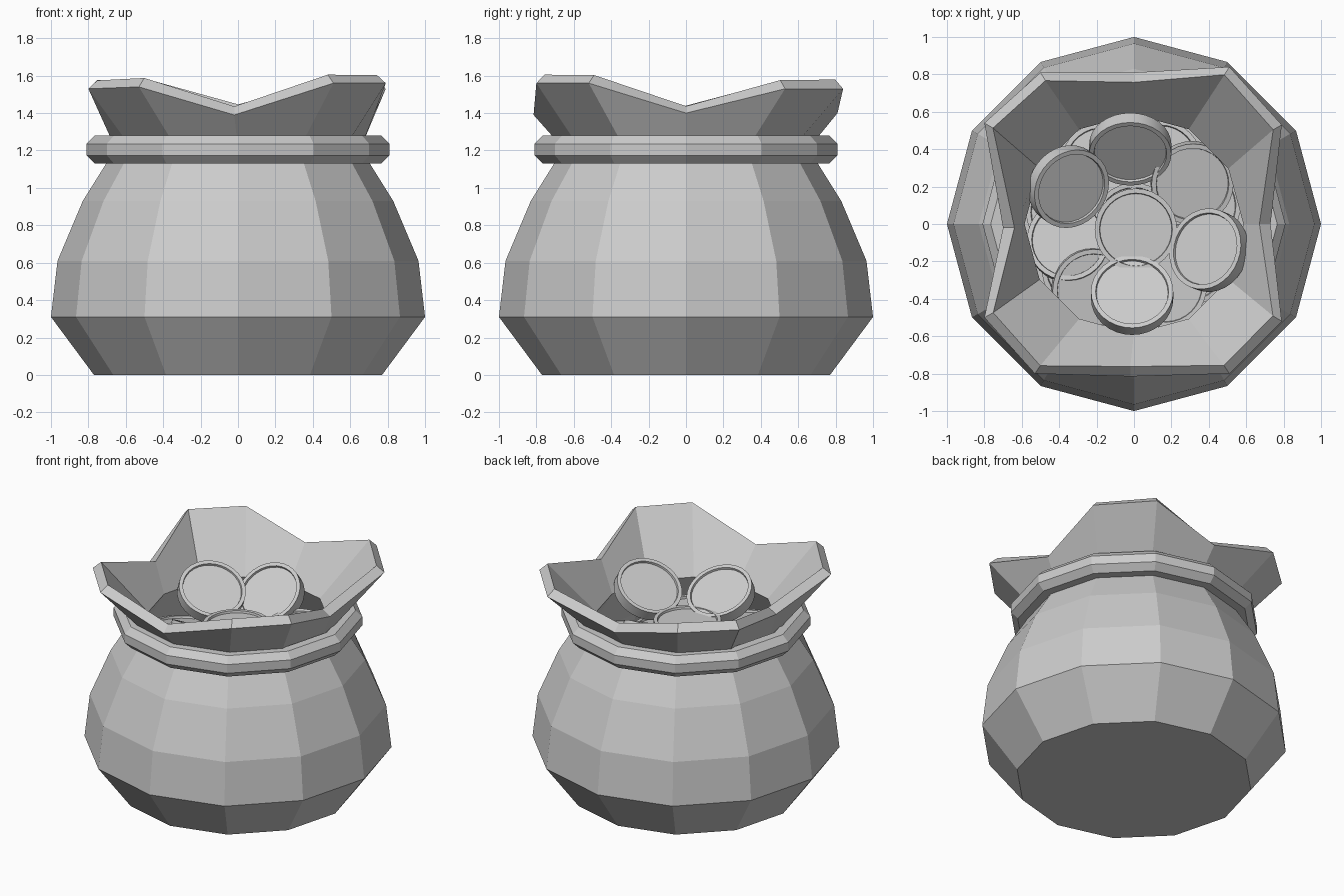
import bpy, bmesh, math
from mathutils import Vector

cube = bpy.data.objects.get("Cube")
if cube:
    bpy.data.objects.remove(cube, do_unlink=True)

SIDES = 12
COLOUR = (0.6, 0.6, 0.6, 1)

grey = bpy.data.materials.new("light_grey")
grey.use_nodes = True
grey.diffuse_color = COLOUR
grey.node_tree.nodes["Principled BSDF"].inputs["Base Color"].default_value = COLOUR


def make_object(name, bm):
    mesh = bpy.data.meshes.new(name)
    bm.to_mesh(mesh)
    bm.free()
    mesh.materials.append(grey)
    obj = bpy.data.objects.new(name, mesh)
    bpy.context.collection.objects.link(obj)
    return obj


def ring(bm, radius, z):
    step = math.tau / SIDES
    return [bm.verts.new((radius * math.cos(i * step), radius * math.sin(i * step), z))
            for i in range(SIDES)]


def bridge(bm, low, high):
    n = len(low)
    for i in range(n):
        j = (i + 1) % n
        bm.faces.new((low[i], low[j], high[j], high[i]))


# Pouch: faceted profile up to the neck, then four flared corners at the mouth
profile = [(0.77, 0), (1.0, 0.31), (0.965, 0.61), (0.83, 0.93), (0.655, 1.21)]
mouth = [(0.73, 0, 1.40), (0.79, 0.53, 1.53), (0.51, 0.84, 1.53),
         (0, 0.81, 1.40), (-0.5, 0.81, 1.53), (-0.8, 0.54, 1.53),
         (-0.7, -0.02, 1.40), (-0.8, -0.5, 1.53), (-0.53, -0.8, 1.54),
         (-0.02, -0.815, 1.39), (0.51, -0.8, 1.56), (0.79, -0.52, 1.56)]
bm = bmesh.new()
rings = [ring(bm, r, z) for r, z in profile]
rings.append([bm.verts.new(p) for p in mouth])
for low, high in zip(rings, rings[1:]):
    bridge(bm, low, high)
bm.faces.new(rings[0][::-1])
pouch = make_object("pouch", bm)

# Cloth thickness grows inwards from the outer faces
cloth = pouch.modifiers.new("cloth_thickness", "SOLIDIFY")
cloth.thickness = 0.07
cloth.offset = -1

# Cord tied round the neck
bm = bmesh.new()
cord = []
for k in range(8):
    a = math.tau * (k + 0.5) / 8
    cord.append(ring(bm, 0.735 + 0.081 * math.cos(a), 1.205 + 0.081 * math.sin(a)))
for k in range(8):
    bridge(bm, cord[k], cord[(k + 1) % 8])
make_object("neck_cord", bm)


# Coins: discs with a raised rim on both faces
def coin(name, centre, lean=(0, 0), tilt=0):
    bm = bmesh.new()
    bmesh.ops.create_cone(bm, cap_ends=True, segments=32,
                          radius1=0.22, radius2=0.22, depth=0.08)
    caps = [f for f in bm.faces if len(f.verts) > 4]
    for cap in caps:
        bmesh.ops.inset_region(bm, faces=[cap], thickness=0.025)
        bmesh.ops.inset_region(bm, faces=[cap], thickness=0.003, depth=-0.015)
    obj = make_object(name, bm)
    for f in obj.data.polygons:
        f.use_smooth = len(f.vertices) == 4 and abs(f.normal.z) < 0.1
    obj.data.set_sharp_from_angle(angle=math.radians(30))
    direction = Vector((lean[0], lean[1], 0))
    if direction.length > 0:
        t = math.radians(tilt)
        normal = direction.normalized() * math.sin(t) + Vector((0, 0, math.cos(t)))
        obj.rotation_euler = normal.to_track_quat("Z", "Y").to_euler()
    obj.location = centre


coin("back_coin", (-0.02, 0.40, 1.20), (0, -1), 40)
coin("back_right_coin", (-0.35, 0.20, 1.21), (0.8, -0.6), 32)
coin("front_coin", (-0.01, -0.38, 1.22), (0, 1), 28)
coin("left_coin", (0.40, -0.14, 1.24), (-0.9, 0.35), 32)
coin("centre_coin", (0.01, -0.03, 1.13))
coin("back_left_coin", (0.31, 0.22, 1.08), (0.4, -1), 12)
coin("right_coin", (-0.35, -0.09, 1.05), (-0.4, 1), 10)
coin("front_right_coin", (-0.22, -0.35, 1.07), (0.4, -0.4), 8)
coin("front_left_coin", (0.17, -0.33, 1.05))

# Lower layer of coins filling the gaps
for i in range(7):
    a = math.tau * (i + 0.3) / 7
    coin(f"lower_coin_{i + 1}", (0.36 * math.cos(a), 0.36 * math.sin(a), 0.95 + 0.02 * (i % 2)),
         (math.cos(a), math.sin(a)), 6)
coin("lower_centre_coin", (0, 0, 0.99))
